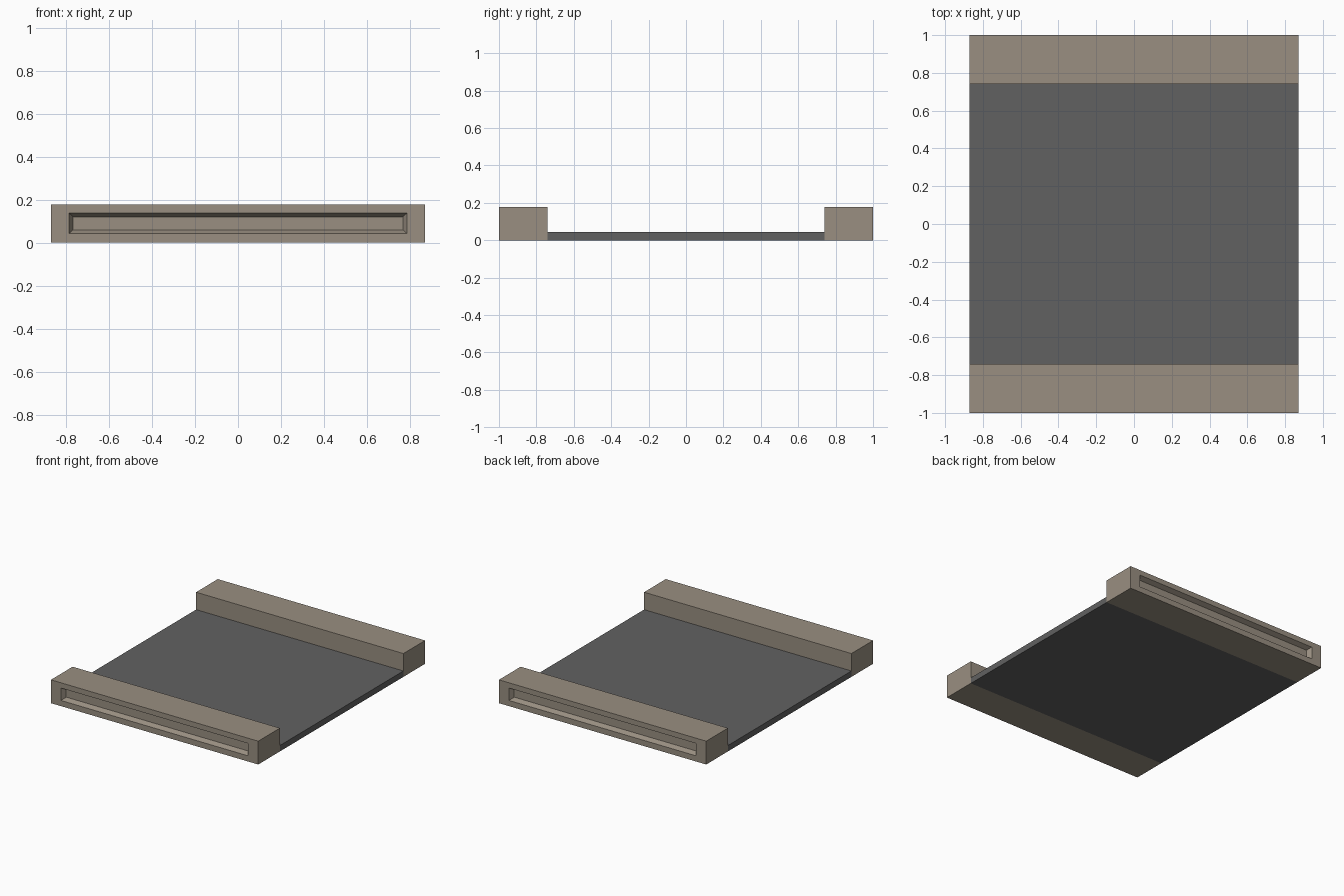
import bpy
import bmesh
from mathutils import Vector

if "Cube" in bpy.data.objects:
    bpy.data.objects.remove(bpy.data.objects["Cube"], do_unlink=True)

HALF_W, HALF_L, INNER_Y = 0.87, 1.0, 0.74
BAR_H, DECK_H = 0.177, 0.045


def material(name, rgb):
    mat = bpy.data.materials.new(name)
    mat.use_nodes = True
    mat.diffuse_color = (*rgb, 1)
    mat.node_tree.nodes["Principled BSDF"].inputs["Base Color"].default_value = (*rgb, 1)
    return mat


def box(name, low, high, mat):
    low, high = Vector(low), Vector(high)
    bm = bmesh.new()
    bmesh.ops.create_cube(bm, size=1)
    for v in bm.verts:
        v.co = (low + high) / 2 + v.co * (high - low)
    mesh = bpy.data.meshes.new(name)
    bm.to_mesh(mesh)
    bm.free()
    mesh.materials.append(mat)
    obj = bpy.data.objects.new(name, mesh)
    bpy.context.collection.objects.link(obj)
    return obj


def cut_recess(obj, side):
    """Sink a tapered slot into the outer end face of a bar."""
    bm = bmesh.new()
    bm.from_mesh(obj.data)
    bm.normal_update()
    face = max(bm.faces, key=lambda f: f.normal.y * side)
    # Frame around the slot, then the sloped walls down to its floor
    for half_w, z0, z1, depth in ((0.785, 0.043, 0.137, 0), (0.766, 0.06, 0.12, 0.035)):
        bmesh.ops.inset_individual(bm, faces=[face], thickness=0.01)
        middle = face.calc_center_median().z
        for v in face.verts:
            v.co.x = half_w if v.co.x > 0 else -half_w
            v.co.z = z1 if v.co.z > middle else z0
            v.co.y -= side * depth
    bm.to_mesh(obj.data)
    bm.free()


stone = material("warm stone", (0.32, 0.275, 0.22))
grey = material("dark grey", (0.12, 0.12, 0.12))

# Flat deck between the two end bars
box("deck", (-HALF_W, -INNER_Y, 0), (HALF_W, INNER_Y, DECK_H), grey)

# Raised bars at both ends, each with a slot facing outwards
for name, side in (("front_bar", -1), ("back_bar", 1)):
    y0, y1 = sorted((side * INNER_Y, side * HALF_L))
    bar = box(name, (-HALF_W, y0, 0), (HALF_W, y1, BAR_H), stone)
    cut_recess(bar, side)
